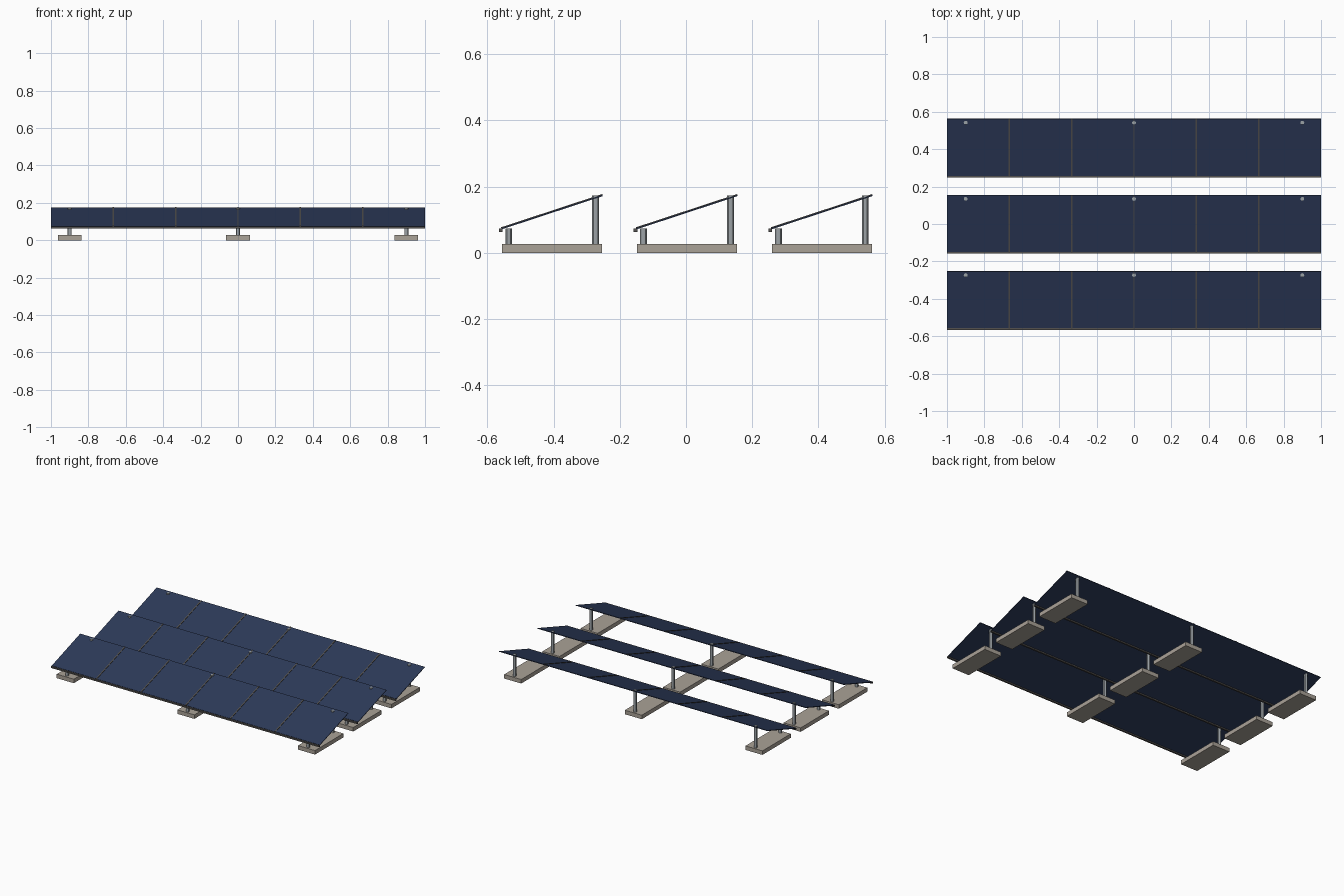
import bpy
from math import atan2, cos, sin, hypot
from mathutils import Vector

if "Cube" in bpy.data.objects:
    bpy.data.objects.remove(bpy.data.objects["Cube"])


def material(name, rgb):
    m = bpy.data.materials.new(name)
    m.diffuse_color = (*rgb, 1)
    m.use_nodes = True
    m.node_tree.nodes["Principled BSDF"].inputs["Base Color"].default_value = m.diffuse_color
    return m


GLASS = material("dark_blue_glass", (0.025, 0.042, 0.1))
CONCRETE = material("concrete", (0.40, 0.36, 0.31))
STEEL = material("galvanised_steel", (0.33, 0.36, 0.38))
FRAME = material("dark_frame", (0.09, 0.085, 0.08))


def box(name, loc, size, mat, tilt=0.0):
    bpy.ops.mesh.primitive_cube_add(size=1, location=loc, rotation=(tilt, 0, 0))
    o = bpy.context.object
    o.name = name
    o.scale = size
    o.data.materials.append(mat)
    return o


def post(name, x, y, z0, z1):
    bpy.ops.mesh.primitive_cylinder_add(vertices=12, radius=0.0105, depth=z1 - z0,
                                        location=(x, y, (z0 + z1) / 2))
    o = bpy.context.object
    o.name = name
    o.data.materials.append(STEEL)
    bpy.ops.object.shade_smooth_by_angle()


# panel slope in side profile, relative to the row centre
RUN, Z_LOW, Z_HIGH = 0.304, 0.073, 0.173
TILT = atan2(Z_HIGH - Z_LOW, RUN)
LENGTH = hypot(RUN, Z_HIGH - Z_LOW)
NORMAL = Vector((0, -sin(TILT), cos(TILT)))

for row in (-1, 0, 1):
    yc = 0.003 + 0.4075 * row
    centre = Vector((0, yc, (Z_LOW + Z_HIGH) / 2))
    # sloping panel sheet and the seams between its six modules
    box("solar_panel", centre, (2, LENGTH, 0.004), GLASS, TILT)
    for i in range(-2, 3):
        box("panel_seam", centre + NORMAL * 0.002 + Vector((i / 3, 0, 0)),
            (0.008, LENGTH + 0.002, 0.005), FRAME, TILT)
    # rail along the low edge
    box("front_rail", (0, yc - 0.1555, 0.068), (2, 0.011, 0.01), FRAME)
    # ballast blocks with a short and a tall post
    for x in (-0.9, 0, 0.9):
        box("ballast_block", (x, yc, 0.0135), (0.127, 0.302, 0.027), CONCRETE)
        post("front_post", x, yc - 0.131, 0.027, 0.073)
        post("rear_post", x, yc + 0.131, 0.027, 0.173)
